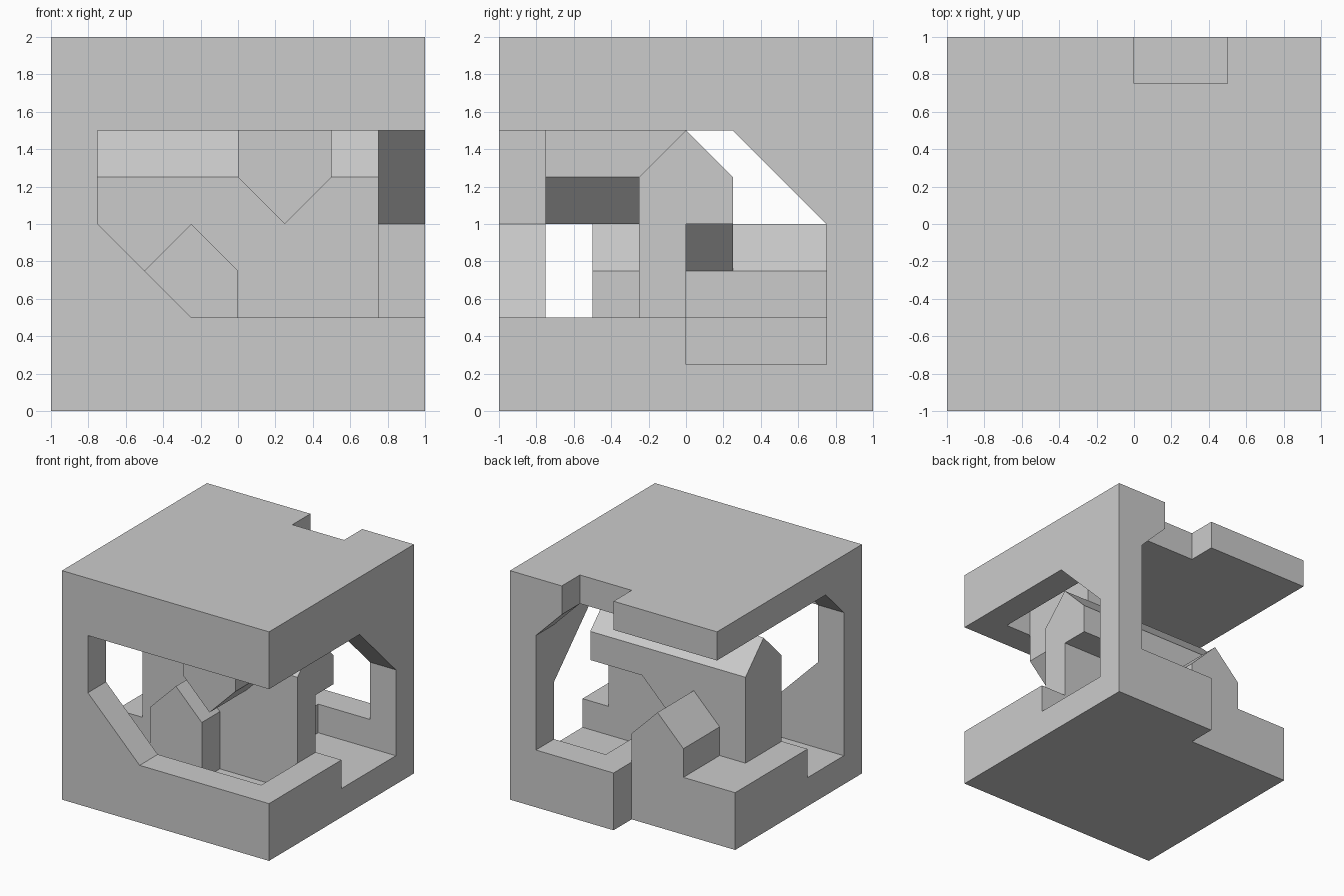
import bpy, bmesh
from mathutils import Vector

if "Cube" in bpy.data.objects:
    bpy.data.objects.remove(bpy.data.objects["Cube"])


def prism(name, axis, lo, hi, pts):
    """Extrude a 2D profile along an axis. Profile axes: x->(y,z), y->(x,z)."""
    bm = bmesh.new()

    def place(p, d):
        return (d, p[0], p[1]) if axis == 'x' else (p[0], d, p[1])

    face = bm.faces.new([bm.verts.new(place(p, lo)) for p in pts])
    ext = bmesh.ops.extrude_face_region(bm, geom=[face])
    verts = [g for g in ext['geom'] if isinstance(g, bmesh.types.BMVert)]
    bmesh.ops.translate(bm, verts=verts, vec=Vector(place((0, 0), hi - lo)))
    bmesh.ops.recalc_face_normals(bm, faces=bm.faces)
    mesh = bpy.data.meshes.new(name)
    bm.to_mesh(mesh)
    bm.free()
    ob = bpy.data.objects.new(name, mesh)
    bpy.context.collection.objects.link(ob)
    return ob


def rect(a, b, c, d):
    return [(a, c), (b, c), (b, d), (a, d)]


def combine(target, other, operation):
    """Apply a boolean and remove the operand."""
    mod = target.modifiers.new(operation.lower(), 'BOOLEAN')
    mod.operation = operation
    mod.solver = 'EXACT'
    mod.object = other
    dg = bpy.context.evaluated_depsgraph_get()
    dg.update()
    mesh = bpy.data.meshes.new_from_object(target.evaluated_get(dg))
    target.modifiers.clear()
    target.data = mesh
    bpy.data.objects.remove(other)


# Outer cube
body = prism("carved_cube", 'y', -1, 1, rect(-1, 1, 0, 2))

# Inner room and the openings in the four walls
voids = [
    prism("room", 'y', -.75, .75, rect(-.75, .75, .5, 1.75)),
    prism("front_opening", 'y', -1.1, -.5,
          [(-.75, 1.5), (-.75, 1), (-.25, .5), (1.1, .5), (1.1, 1.5)]),
    prism("right_opening", 'x', .25, 1.1,
          [(-1.1, .5), (0, .5), (0, .25), (.75, .25), (.75, 1),
           (.25, 1.5), (-1.1, 1.5)]),
    prism("left_opening", 'x', -1.1, .75,
          [(-.75, .25), (-.25, .25), (-.25, .5), (.75, .5), (.75, 1.75),
           (-.5, 1.75), (-.75, 1.5)]),
    prism("back_opening", 'y', .75, 1.1,
          [(-1.1, -.1), (0, -.1), (0, .5), (.75, .5), (.75, 1.5), (.5, 1.75),
           (.5, 2.1), (0, 2.1), (0, 1.75), (-1.1, 1.75)]),
]
for v in voids:
    combine(body, v, 'DIFFERENCE')

# Gabled block across the room, undercut at its back right
block = prism("gabled_block", 'x', -.75, .75,
              [(-.25, .2), (.25, .2), (.25, 1.25), (0, 1.5), (-.25, 1.25)])
undercut = prism("undercut", 'y', 0, .5,
                 [(0, .1), (0, .75), (.25, 1), (1, 1), (1, .1)])
combine(block, undercut, 'DIFFERENCE')

# Low gable running front to back, and pointed block hanging from the ceiling
low_gable = prism("low_gable", 'y', -.5, .75,
                  [(-.5, .1), (0, .1), (0, .75), (-.25, 1), (-.5, .75)])
hanging = prism("hanging_block", 'y', -.75, 0,
                [(0, 1.9), (0, 1.25), (.25, 1), (.5, 1.25), (.5, 1.9)])
for part in (block, low_gable, hanging):
    combine(body, part, 'UNION')

# Merge coplanar faces
bm = bmesh.new()
bm.from_mesh(body.data)
bmesh.ops.remove_doubles(bm, verts=bm.verts, dist=1e-4)
bmesh.ops.dissolve_limit(bm, angle_limit=.01, verts=bm.verts, edges=bm.edges)
bm.to_mesh(body.data)
bm.free()
